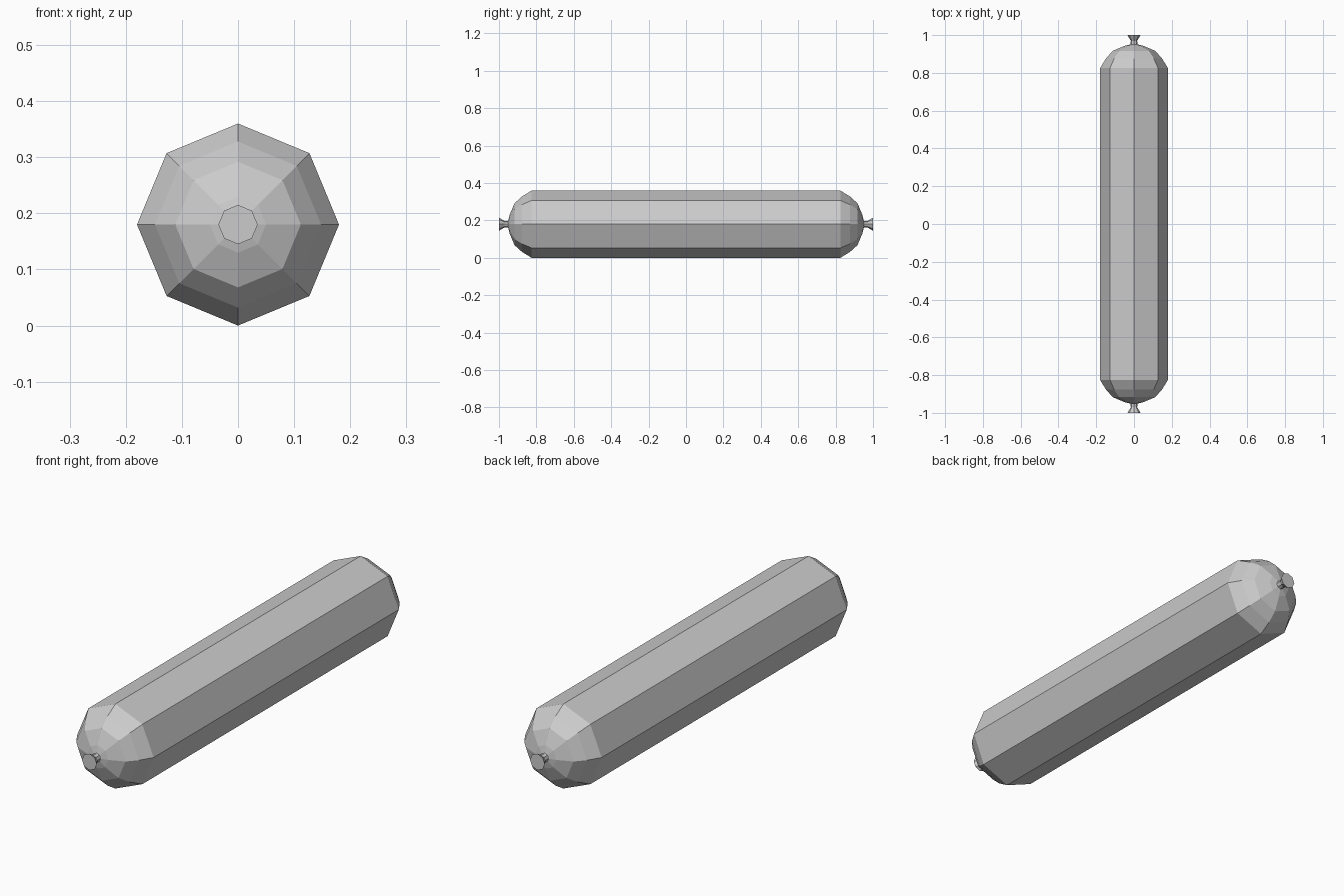
import bpy, bmesh
from math import cos, sin, pi

default = bpy.data.objects.get("Cube")
if default:
    bpy.data.objects.remove(default, do_unlink=True)

SIDES = 8
CENTRE_Z = 0.18

grey = bpy.data.materials.new("plain grey")
grey.use_nodes = True
colour = (0.6, 0.6, 0.6, 1)
grey.diffuse_color = colour
grey.node_tree.nodes["Principled BSDF"].inputs["Base Color"].default_value = colour


def lathe(name, profile):
    """Turn (y, radius) points round the long axis, with flat end caps."""
    bm = bmesh.new()
    rings = []
    for y, r in profile:
        rings.append([bm.verts.new((r * sin(2 * pi * i / SIDES), y,
                                    r * cos(2 * pi * i / SIDES)))
                      for i in range(SIDES)])
    for a, b in zip(rings, rings[1:]):
        for i in range(SIDES):
            j = (i + 1) % SIDES
            bm.faces.new((a[i], a[j], b[j], b[i]))
    bm.faces.new(rings[0])
    bm.faces.new(rings[-1])
    bmesh.ops.recalc_face_normals(bm, faces=bm.faces)
    mesh = bpy.data.meshes.new(name)
    bm.to_mesh(mesh)
    bm.free()
    mesh.materials.append(grey)
    obj = bpy.data.objects.new(name, mesh)
    obj.location.z = CENTRE_Z
    bpy.context.collection.objects.link(obj)
    return obj


# Casing: straight eight-sided tube with a faceted dome at each end
dome = [(0.825, 0.18), (0.877, 0.148), (0.917, 0.112), (0.943, 0.05), (0.951, 0.018)]
lathe("casing", [(-y, r) for y, r in reversed(dome)] + dome)

# Tied ends: a pinched neck flaring to a flat tip
tie = [(0.94, 0.026), (0.952, 0.018), (0.97, 0.017), (0.985, 0.026), (1.0, 0.035)]
for name, side in (("front_tied_end", -1), ("back_tied_end", 1)):
    lathe(name, [(side * y, r) for y, r in tie])
